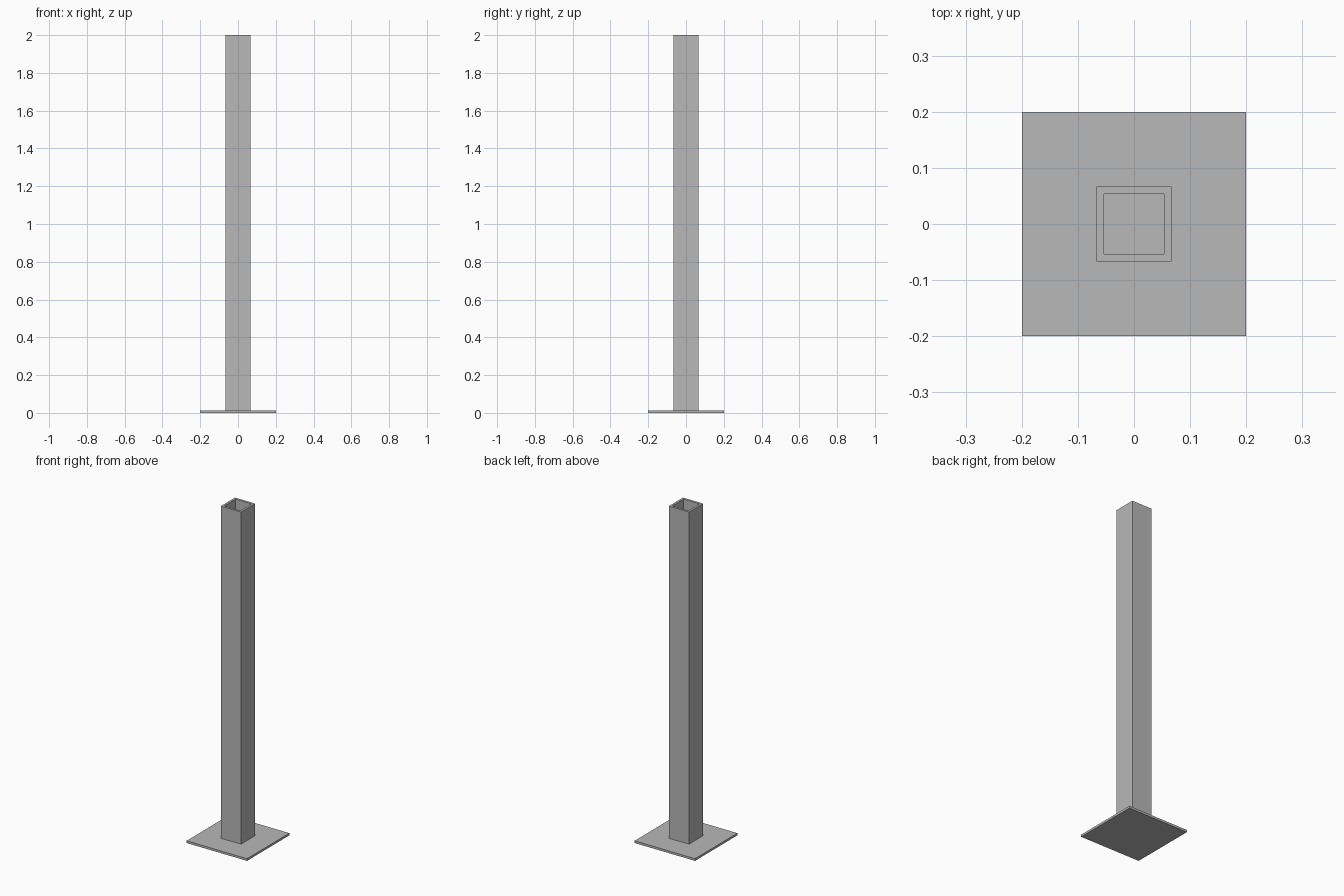
import bpy, bmesh

cube = bpy.data.objects.get("Cube")
if cube:
    bpy.data.objects.remove(cube, do_unlink=True)

PLATE_HALF, PLATE_TOP = 0.2, 0.0133
OUTER, INNER, HEIGHT = 0.0667, 0.0533, 2.0

grey = bpy.data.materials.new("steel grey")
grey.use_nodes = True
colour = (0.48, 0.48, 0.48, 1.0)
grey.diffuse_color = colour
grey.node_tree.nodes["Principled BSDF"].inputs["Base Color"].default_value = colour


def add_object(name, bm):
    bmesh.ops.recalc_face_normals(bm, faces=bm.faces)
    mesh = bpy.data.meshes.new(name)
    bm.to_mesh(mesh)
    bm.free()
    mesh.materials.append(grey)
    obj = bpy.data.objects.new(name, mesh)
    bpy.context.collection.objects.link(obj)
    return obj


def square_ring(bm, half, z):
    return [bm.verts.new((x * half, y * half, z))
            for x, y in ((-1, -1), (1, -1), (1, 1), (-1, 1))]


# Flat square base plate
bm = bmesh.new()
bmesh.ops.create_cube(bm, size=1)
bmesh.ops.scale(bm, vec=(2 * PLATE_HALF, 2 * PLATE_HALF, PLATE_TOP), verts=bm.verts)
bmesh.ops.translate(bm, vec=(0, 0, PLATE_TOP / 2), verts=bm.verts)
add_object("base_plate", bm)

# Hollow square post, open at the top, standing on the plate
bm = bmesh.new()
rings = [square_ring(bm, half, z) for half, z in
         ((OUTER, PLATE_TOP), (OUTER, HEIGHT), (INNER, HEIGHT), (INNER, PLATE_TOP))]
for a, b in zip(rings, rings[1:] + rings[:1]):
    for i in range(4):
        j = (i + 1) % 4
        bm.faces.new((a[i], a[j], b[j], b[i]))
add_object("hollow_post", bm)
